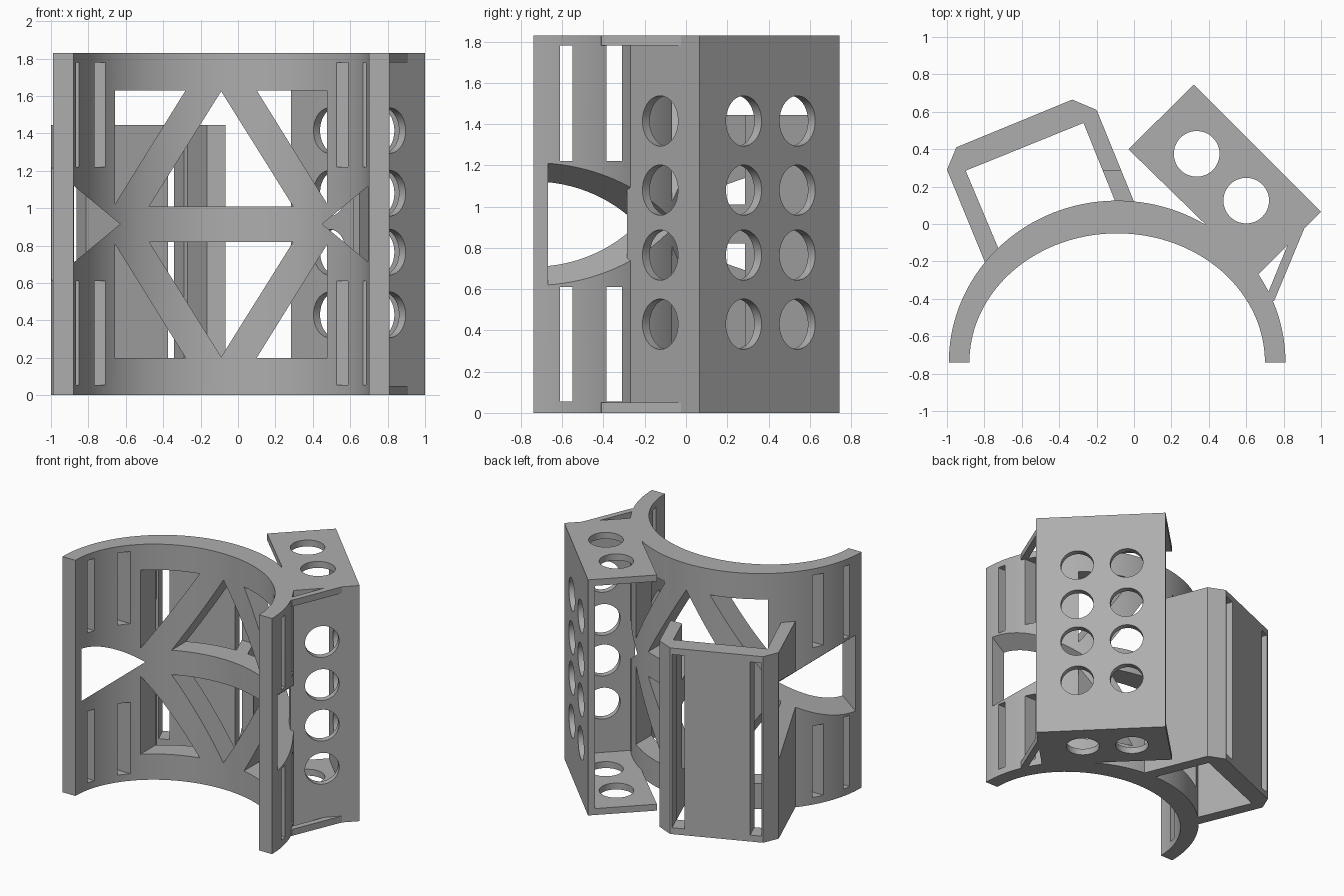
import bpy, math
from mathutils import Vector, Matrix

cube = bpy.data.objects.get("Cube")
if cube:
    bpy.data.objects.remove(cube, do_unlink=True)

gray = bpy.data.materials.new("plain_gray")
gray.use_nodes = True
COLOR = (0.42, 0.42, 0.42, 1)
gray.diffuse_color = COLOR
gray.node_tree.nodes["Principled BSDF"].inputs["Base Color"].default_value = COLOR

H = 1.83          # full height
CX, BASE = -0.09, -0.74   # centre of the arch
MID = H / 2


def prism(name, pts, lo, hi, axis="z"):
    """Extrude a 2D outline along z, or an x-z outline along y."""
    n = len(pts)
    put = (lambda p, h: (p[0], p[1], h)) if axis == "z" else (lambda p, h: (p[0], h, p[1]))
    verts = [put(p, h) for h in (lo, hi) for p in pts]
    faces = [list(range(n)), list(range(n, 2 * n))]
    faces += [[i, (i + 1) % n, n + (i + 1) % n, n + i] for i in range(n)]
    me = bpy.data.meshes.new(name)
    me.from_pydata(verts, [], faces)
    ob = bpy.data.objects.new(name, me)
    bpy.context.collection.objects.link(ob)
    bpy.ops.object.select_all(action="DESELECT")
    ob.select_set(True)
    bpy.context.view_layer.objects.active = ob
    bpy.ops.object.mode_set(mode="EDIT")
    bpy.ops.mesh.select_all(action="SELECT")
    bpy.ops.mesh.normals_make_consistent(inside=False)
    bpy.ops.object.mode_set(mode="OBJECT")
    me.materials.append(gray)
    return ob


def drill(center, direction, radius=0.122, length=0.3):
    bpy.ops.mesh.primitive_cylinder_add(vertices=48, radius=radius, depth=length)
    ob = bpy.context.object
    ob.name = "hole_cutter"
    turn = Vector(direction).to_track_quat("Z", "Y").to_matrix().to_4x4()
    ob.matrix_world = Matrix.Translation(center) @ turn
    return ob


def cut(target, cutters):
    for c in cutters:
        c.hide_render = True
        mod = target.modifiers.new("cut", "BOOLEAN")
        mod.operation, mod.solver, mod.object = "DIFFERENCE", "EXACT", c
        bpy.context.view_layer.objects.active = target
        bpy.ops.object.modifier_apply(modifier=mod.name)


def remove(cutters):
    for c in cutters:
        bpy.data.objects.remove(c, do_unlink=True)


def smooth(ob):
    bpy.ops.object.select_all(action="DESELECT")
    ob.select_set(True)
    bpy.context.view_layer.objects.active = ob
    bpy.ops.object.shade_smooth_by_angle(angle=math.radians(25))


def arc(rx, ry, steps=72):
    return [(CX + rx * math.cos(math.pi * i / steps), BASE + ry * math.sin(math.pi * i / steps))
            for i in range(steps + 1)]


# Half-round shell
shell = prism("arched_shell", arc(0.9, 0.865) + arc(0.79, 0.69)[::-1], 0, H)

# Truss windows and side notches, mirrored around the shell centre
REACH = 0.285
windows = []
for up in (1, -1):
    z = lambda d: MID + up * d
    windows.append(prism("window_cutter", [(CX, z(0.71)), (CX - 0.385, z(0.095)),
                                           (CX + 0.385, z(0.095))], -1, REACH, "y"))
    for side in (1, -1):
        x = lambda d: CX + side * d
        windows.append(prism("window_cutter", [(x(0.567), z(0.715)), (x(0.19), z(0.715)),
                                               (x(0.567), z(0.108))], -1, REACH, "y"))
for side in (1, -1):
    tip, far = CX + side * 0.54, CX + side * 1.0
    windows.append(prism("notch_cutter", [(tip, MID), (far, MID + 0.38), (far, MID - 0.38)],
                         -0.67, REACH, "y"))

# Strap slots through both sides
slots = []
for y0, y1 in ((-0.61, -0.55), (-0.385, -0.31)):
    for z0, z1 in ((0.055, 0.61), (1.22, 1.78)):
        slots.append(prism("slot_cutter", [(-1.2, y0), (1.2, y0), (1.2, y1), (-1.2, y1)], z0, z1))
cut(shell, windows + slots)
smooth(shell)

# Angled bracket at the back
outer = [(-0.77, -0.27), (-1, 0.29), (-0.95, 0.41), (-0.33, 0.665), (-0.2, 0.61), (0.02, 0.07)]
inner = [(-0.08, 0.07), (-0.27, 0.54), (-0.9, 0.285), (-0.7, -0.19)]
bracket = prism("back_bracket", outer + inner, 0, 1.445)
a, b = Vector((-0.33, 0.665)), Vector((-0.95, 0.41))
along = (b - a).normalized()
out = Vector((along.y, -along.x)) * 0.16
panel_slots = []
for t0, t1 in ((0.02, 0.155), (0.86, 0.98)):
    p, q = a.lerp(b, t0), a.lerp(b, t1)
    panel_slots.append(prism("slot_cutter", [p - out, q - out, q + out, p + out], 0.05, 1.395))
cut(bracket, windows + panel_slots)
remove(windows + slots + panel_slots)

# Perforated box: outer and side plates, each with rows of holes
S = math.sqrt(0.5)
T = 0.05 * S
rows = [MID + d for d in (0.5, 0.165, -0.15, -0.485)]
outer_plate = prism("box_outer_plate", [(0.32, 0.745), (1, 0.065), (1 - T, 0.065 - T),
                                        (0.32 - T, 0.745 - T)], 0, H)
holes = [drill((1.065 - y, y, z), (S, S, 0)) for y in (0.28, 0.54) for z in rows]
cut(outer_plate, holes)
remove(holes)
smooth(outer_plate)

side_plate = prism("box_side_plate", [(1, 0.065), (0.65, -0.285), (0.65 - T, -0.285 + T),
                                      (1 - T, 0.065 + T)], 0, H)
holes = [drill((0.935 - 0.125, -0.125, z), (S, -S, 0)) for z in rows]
cut(side_plate, holes)
remove(holes)
smooth(side_plate)

# Box caps with two holes and a thin brace to the shell, bottom and top
for label, z0 in (("bottom", 0), ("top", H - 0.05)):
    cap = prism(label + "_cap", [(0.32, 0.745), (1, 0.065), (0.665, -0.27), (0.6, -0.28),
                                 (0.38, -0.06), (0.38, 0), (-0.03, 0.4)], z0, z0 + 0.05)
    holes = [drill((x, y, z0 + 0.025), (0, 0, 1)) for x, y in ((0.335, 0.375), (0.6, 0.125))]
    cut(cap, holes)
    remove(holes)
    smooth(cap)
    prism(label + "_brace", [(0.91, -0.025), (0.82, -0.115), (0.72, -0.36), (0.7, -0.42),
                             (0.75, -0.41)], z0, z0 + 0.05)
